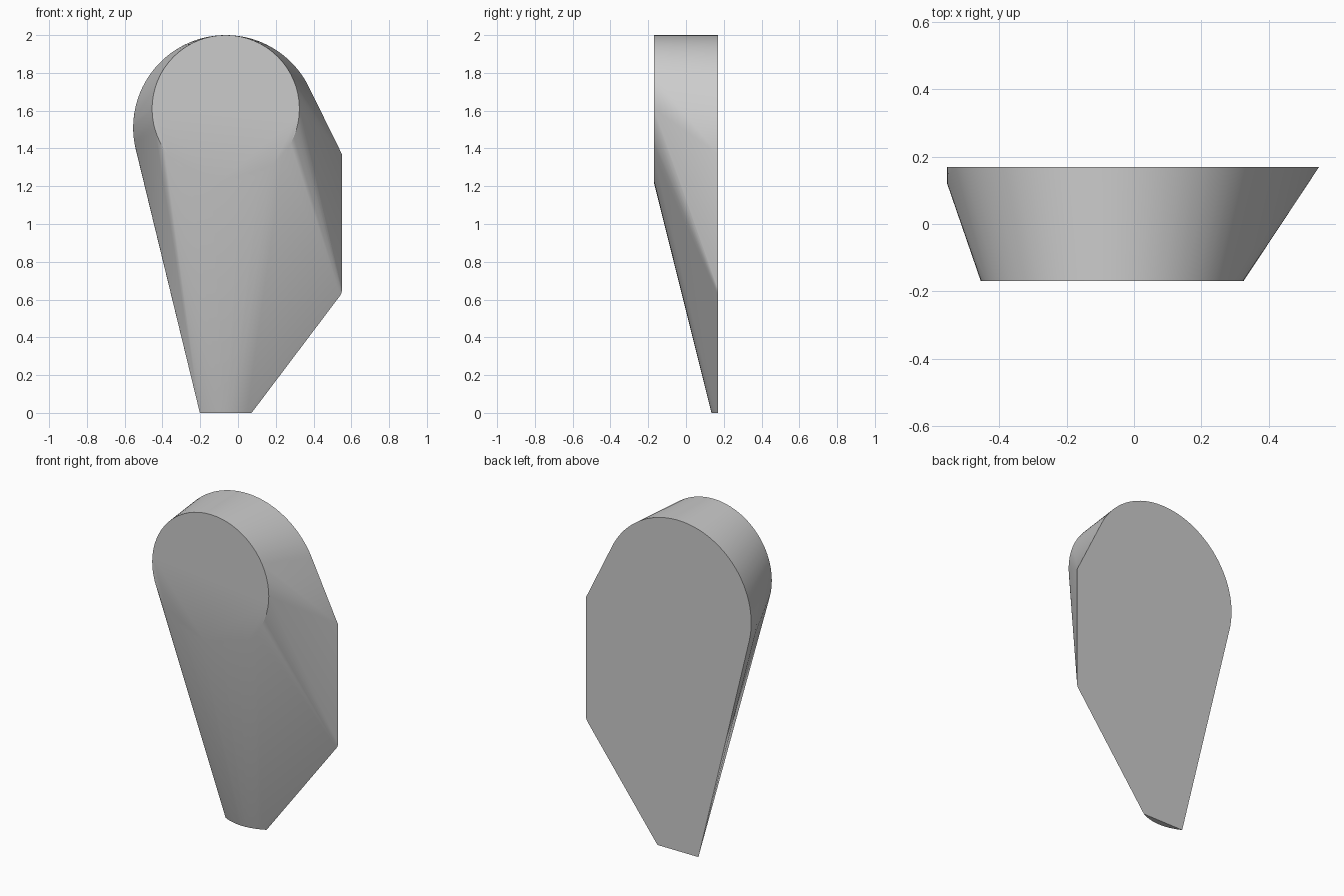
import bpy
import bmesh
from math import cos, sin, radians

cube = bpy.data.objects.get("Cube")
if cube:
    bpy.data.objects.remove(cube, do_unlink=True)

BACK, FRONT = 0.17, -0.17


def arc(cx, cz, r, start, end, steps, y):
    """Points on an upright arc, angles in degrees from +x."""
    angles = [radians(start + (end - start) * i / steps) for i in range(steps + 1)]
    return [(cx + r * cos(a), y, cz + r * sin(a)) for a in angles]


# Flat back outline: large round head, straight right side, narrow foot
points = arc(-0.065, 1.51, 0.49, 26, 193, 48, BACK)
points += [(0.55, BACK, 1.37), (0.55, BACK, 0.65)]
points += arc(0.50, 0.65, 0.05, -38, -5, 4, BACK)

# Short upright band on the left of the head
points += arc(-0.065, 1.51, 0.49, 176, 190, 4, 0.12)

# Smaller round front face
points += arc(-0.065, 1.61, 0.39, 0, 360 - 360 / 64, 63, FRONT)

# Foot with a bowed front edge
for i in range(13):
    t = -1 + i / 6
    points.append((-0.065 + 0.137 * t, BACK - 0.035 * (1 - t * t), 0))

# Skin the profiles into one tapered solid
bm = bmesh.new()
for p in points:
    bm.verts.new(p)
bmesh.ops.remove_doubles(bm, verts=bm.verts[:], dist=0.0005)
hull = bmesh.ops.convex_hull(bm, input=bm.verts[:])
loose = {v for v in hull["geom_interior"] + hull["geom_unused"]
         if isinstance(v, bmesh.types.BMVert)}
bmesh.ops.delete(bm, geom=list(loose), context="VERTS")
bmesh.ops.dissolve_limit(bm, angle_limit=radians(0.2),
                         verts=bm.verts[:], edges=bm.edges[:])
bmesh.ops.recalc_face_normals(bm, faces=bm.faces[:])
mesh = bpy.data.meshes.new("tapered_body")
bm.to_mesh(mesh)
bm.free()

body = bpy.data.objects.new("tapered_body", mesh)
bpy.context.collection.objects.link(body)

# Plain grey surface
grey = bpy.data.materials.new("light_grey")
grey.use_nodes = True
colour = (0.6, 0.6, 0.6, 1)
grey.diffuse_color = colour
grey.node_tree.nodes["Principled BSDF"].inputs["Base Color"].default_value = colour
mesh.materials.append(grey)

bpy.ops.object.select_all(action="DESELECT")
body.select_set(True)
bpy.context.view_layer.objects.active = body
bpy.ops.object.shade_smooth_by_angle(angle=radians(30))
